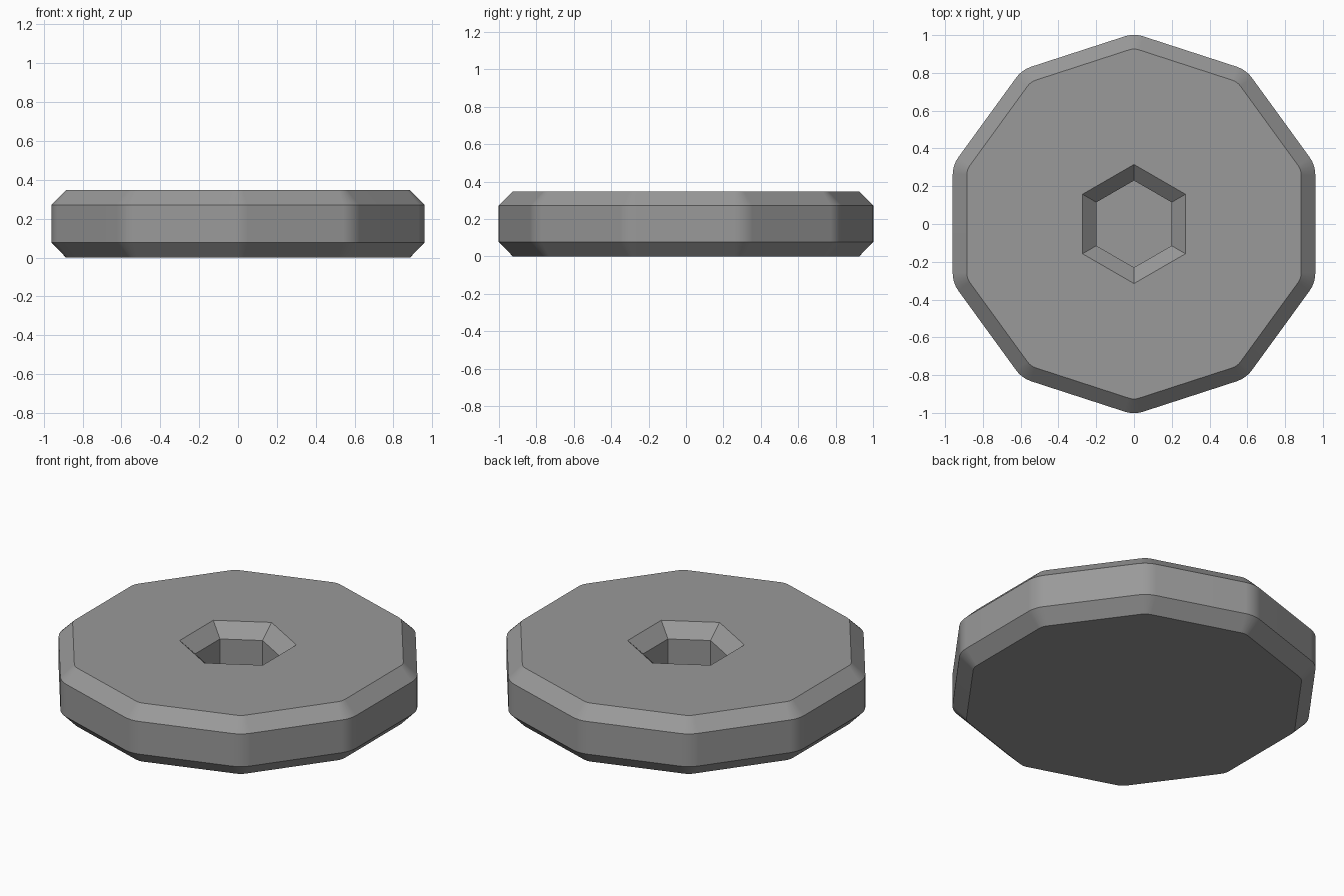
import bpy, bmesh, math

if "Cube" in bpy.data.objects:
    bpy.data.objects.remove(bpy.data.objects["Cube"])

APOTHEM, CORNER, CHAMFER = 0.96, 0.16, 0.075
H = 0.347


def polygon(n, radius, z):
    return [(radius * math.cos(a), radius * math.sin(a), z)
            for a in (math.pi / 2 + 2 * math.pi * i / n for i in range(n))]


def rounded_decagon(inset, z, steps=4):
    # decagon with each corner replaced by a small arc
    r = CORNER - inset
    centre = (APOTHEM - CORNER) / math.cos(math.pi / 10)
    pts = []
    for k in range(10):
        a = math.pi / 2 + k * math.pi / 5
        for s in range(steps + 1):
            b = a + math.radians(-18 + 36 * s / steps)
            pts.append((centre * math.cos(a) + r * math.cos(b),
                        centre * math.sin(a) + r * math.sin(b), z))
    return pts


# Closed chain of rings: outer shell, hexagonal socket, round through hole
rings = [
    rounded_decagon(CHAMFER, 0),
    rounded_decagon(0, CHAMFER + 0.003),
    rounded_decagon(0, H - CHAMFER),
    rounded_decagon(CHAMFER, H),
    polygon(6, 0.315, H),
    polygon(6, 0.23, H - 0.075),
    polygon(6, 0.23, 0.12),
    polygon(40, 0.123, 0.12),
    polygon(40, 0.123, 0),
]
bm = bmesh.new()
loops = []
for ring in rings:
    vs = [bm.verts.new(p) for p in ring]
    loops.append([bm.edges.new((vs[i - 1], vs[i])) for i in range(len(vs))])
for i, loop in enumerate(loops):
    bmesh.ops.bridge_loops(bm, edges=loop + loops[(i + 1) % len(loops)])
bmesh.ops.recalc_face_normals(bm, faces=bm.faces)
# Merge the flat annuli triangles where possible
mesh = bpy.data.meshes.new("socketed_disc")
bm.to_mesh(mesh)
bm.free()

disc = bpy.data.objects.new("socketed_disc", mesh)
bpy.context.collection.objects.link(disc)
grey = bpy.data.materials.new("mid grey")
grey.diffuse_color = (0.32, 0.32, 0.32, 1)
grey.use_nodes = True
grey.node_tree.nodes["Principled BSDF"].inputs["Base Color"].default_value = grey.diffuse_color
mesh.materials.append(grey)

# Smooth rounded corners, crisp chamfers
bpy.context.view_layer.objects.active = disc
disc.select_set(True)
bpy.ops.object.shade_smooth_by_angle(angle=math.radians(30))
weighted = disc.modifiers.new("weighted_normals", 'WEIGHTED_NORMAL')
weighted.keep_sharp = True
